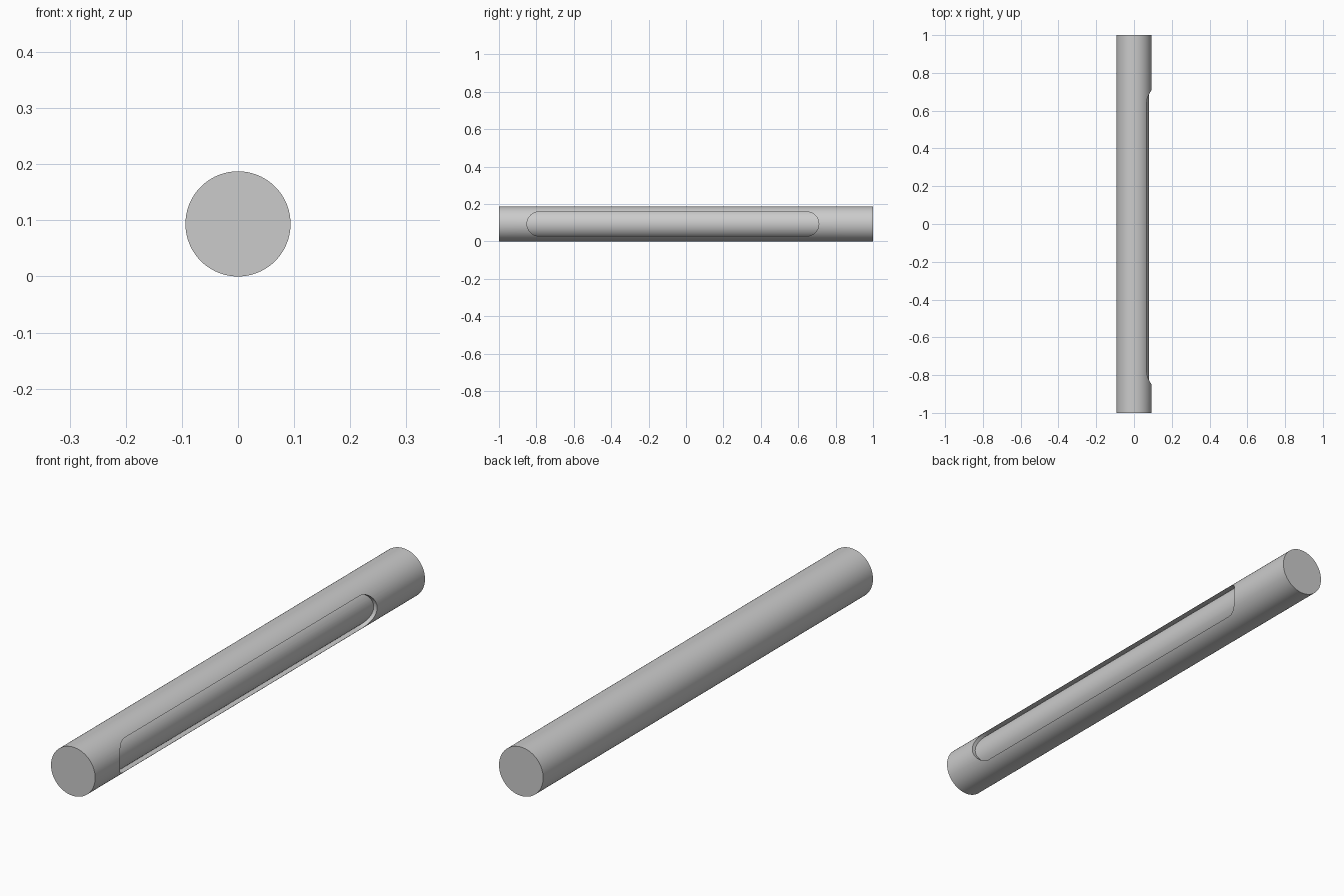
import bpy, bmesh, math
from mathutils import Vector

if "Cube" in bpy.data.objects:
    bpy.data.objects.remove(bpy.data.objects["Cube"])

R = 0.0937          # outer radius, also the axis height
FLOOR_R = 0.079     # radius of the recessed grip floor
SEAM = 0.88         # where the end cap begins


def rod(name, radius, y0, y1, sides=96):
    bpy.ops.mesh.primitive_cylinder_add(vertices=sides, radius=radius, depth=y1 - y0,
                                        location=(0, (y0 + y1) / 2, R),
                                        rotation=(math.pi / 2, 0, 0))
    ob = bpy.context.object
    ob.name = name
    return ob


def stadium(name, y0, y1, half, x0, x1, steps=16):
    # rounded-end slot outline in the YZ plane, extruded along x
    bm = bmesh.new()
    verts = []
    for cy, start in ((y1 - half, -math.pi / 2), (y0 + half, math.pi / 2)):
        for i in range(steps + 1):
            a = start + math.pi * i / steps
            verts.append(bm.verts.new((x0, cy + half * math.cos(a), R + half * math.sin(a))))
    face = bm.faces.new(verts)
    ext = bmesh.ops.extrude_face_region(bm, geom=[face])
    bmesh.ops.translate(bm, vec=Vector((x1 - x0, 0, 0)),
                        verts=[v for v in ext["geom"] if isinstance(v, bmesh.types.BMVert)])
    bmesh.ops.recalc_face_normals(bm, faces=bm.faces)
    me = bpy.data.meshes.new(name)
    bm.to_mesh(me)
    bm.free()
    ob = bpy.data.objects.new(name, me)
    bpy.context.collection.objects.link(ob)
    return ob


def subtract(target, tool):
    mod = target.modifiers.new("cut", 'BOOLEAN')
    mod.operation = 'DIFFERENCE'
    mod.solver = 'EXACT'
    mod.object = tool
    bpy.ops.object.select_all(action='DESELECT')
    bpy.context.view_layer.objects.active = target
    target.select_set(True)
    bpy.ops.object.modifier_apply(modifier=mod.name)
    bpy.data.objects.remove(tool, do_unlink=True)


# main tube with a long rounded recess on its right side
body = rod("tube_body", R, -1, SEAM)
slot = stadium("slot_cutter", -0.85, 0.71, 0.065, 0.02, 0.2)
core = rod("core_cutter", FLOOR_R, -0.95, 0.85)
subtract(slot, core)
subtract(body, slot)

# end cap
cap = rod("end_cap", R, SEAM, 1)

# smooth sides, crisp rims
for ob in (body, cap):
    bpy.ops.object.select_all(action='DESELECT')
    bpy.context.view_layer.objects.active = ob
    ob.select_set(True)
    bpy.ops.object.shade_smooth_by_angle(angle=math.radians(30))
